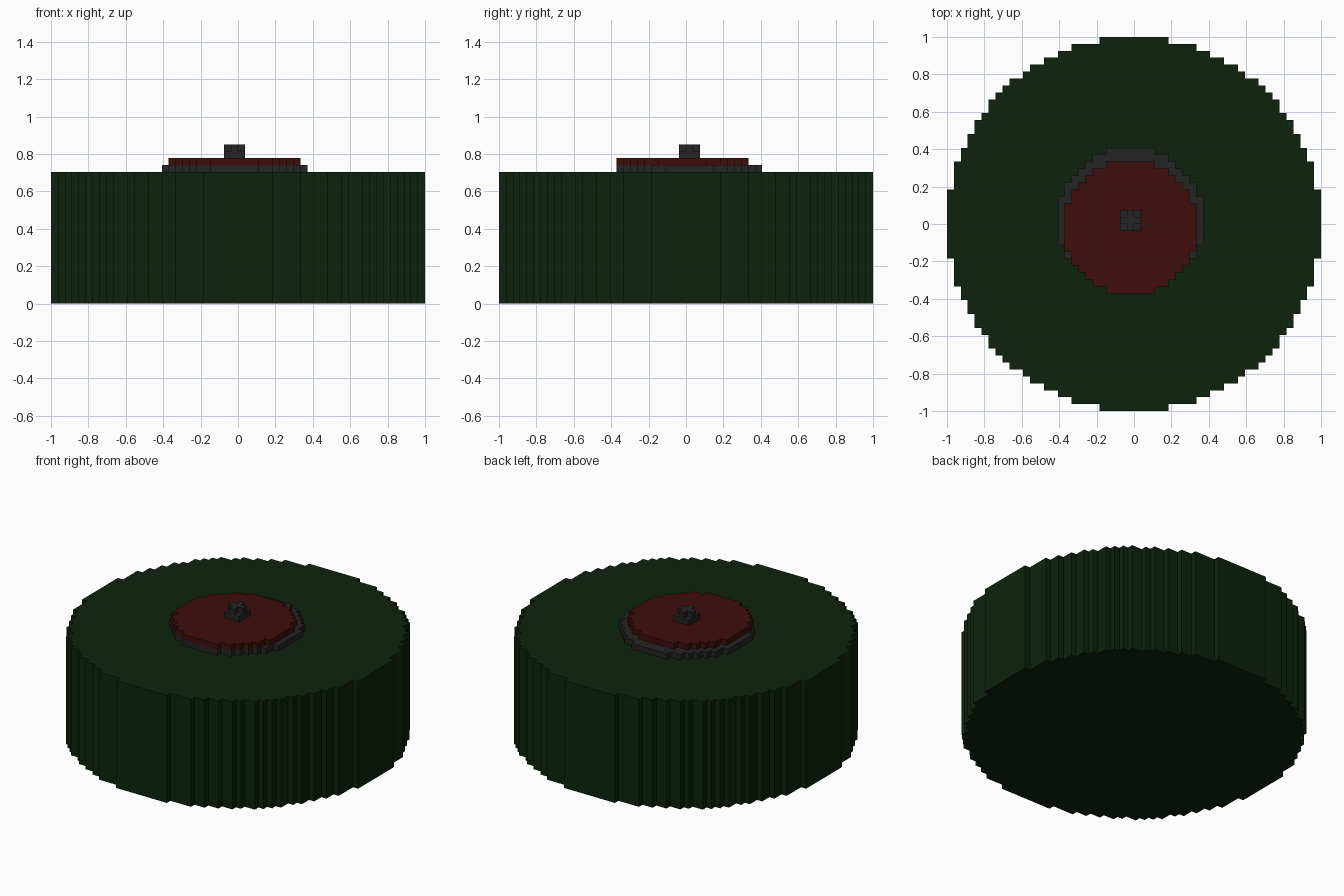
import bpy, bmesh, math

if "Cube" in bpy.data.objects:
    bpy.data.objects.remove(bpy.data.objects["Cube"])

V = 1 / 27  # one block: the body is 54 blocks wide


def material(name, rgb):
    m = bpy.data.materials.new(name)
    m.diffuse_color = (*rgb, 1)
    m.use_nodes = True
    m.node_tree.nodes["Principled BSDF"].inputs["Base Color"].default_value = m.diffuse_color
    return m


green = material("dark green", (0.0042, 0.0160, 0.0048))
red = material("dark red", (0.0500, 0.0042, 0.0042))
grey = material("charcoal grey", (0.0178, 0.0178, 0.0185))


def stepped_outline(width, radius):
    """Outline of a block disc: blocks whose centres lie inside the radius."""
    start = -width / 2
    upper = []
    for k in range(width):
        x = start + k
        reach = math.sqrt(max(radius ** 2 - (x + 0.5) ** 2, 0))
        if width % 2:
            h = math.floor(reach + 1e-6) + 0.5
        else:
            h = math.floor(reach + 0.5 + 1e-6)
        if upper and upper[-1][1] == h:
            upper[-1] = (x + 1, h)      # extend a straight run
        else:
            upper += [(x, h), (x + 1, h)]
    return upper + [(x, -h) for x, h in reversed(upper)]


def block_disc(name, width, radius, cx, cy, z0, z1, mat):
    bm = bmesh.new()
    base = bm.faces.new([bm.verts.new(((x + cx) * V, (y + cy) * V, z0 * V))
                         for x, y in stepped_outline(width, radius)])
    top = bmesh.ops.extrude_face_region(bm, geom=[base], use_keep_orig=True)
    bmesh.ops.translate(bm, vec=(0, 0, (z1 - z0) * V),
                        verts=[g for g in top["geom"] if isinstance(g, bmesh.types.BMVert)])
    bmesh.ops.recalc_face_normals(bm, faces=bm.faces)
    me = bpy.data.meshes.new(name)
    bm.to_mesh(me)
    bm.free()
    me.materials.append(mat)
    ob = bpy.data.objects.new(name, me)
    bpy.context.collection.objects.link(ob)


# Large drum body
block_disc("body", 54, 27, 0, 0, 0, 19, green)
# Collar and pressure plate, each slightly off centre
block_disc("collar", 21, 10.5, -0.5, 0.5, 19, 20, grey)
block_disc("pressure_plate", 19, 9.5, -0.5, -0.5, 20, 21, red)
# Knob: square base with a plus-shaped top
block_disc("knob_base", 3, 1.5, -0.5, 0.5, 21, 22, grey)
block_disc("knob_top", 3, 1.0, -0.5, 0.5, 22, 23, grey)
